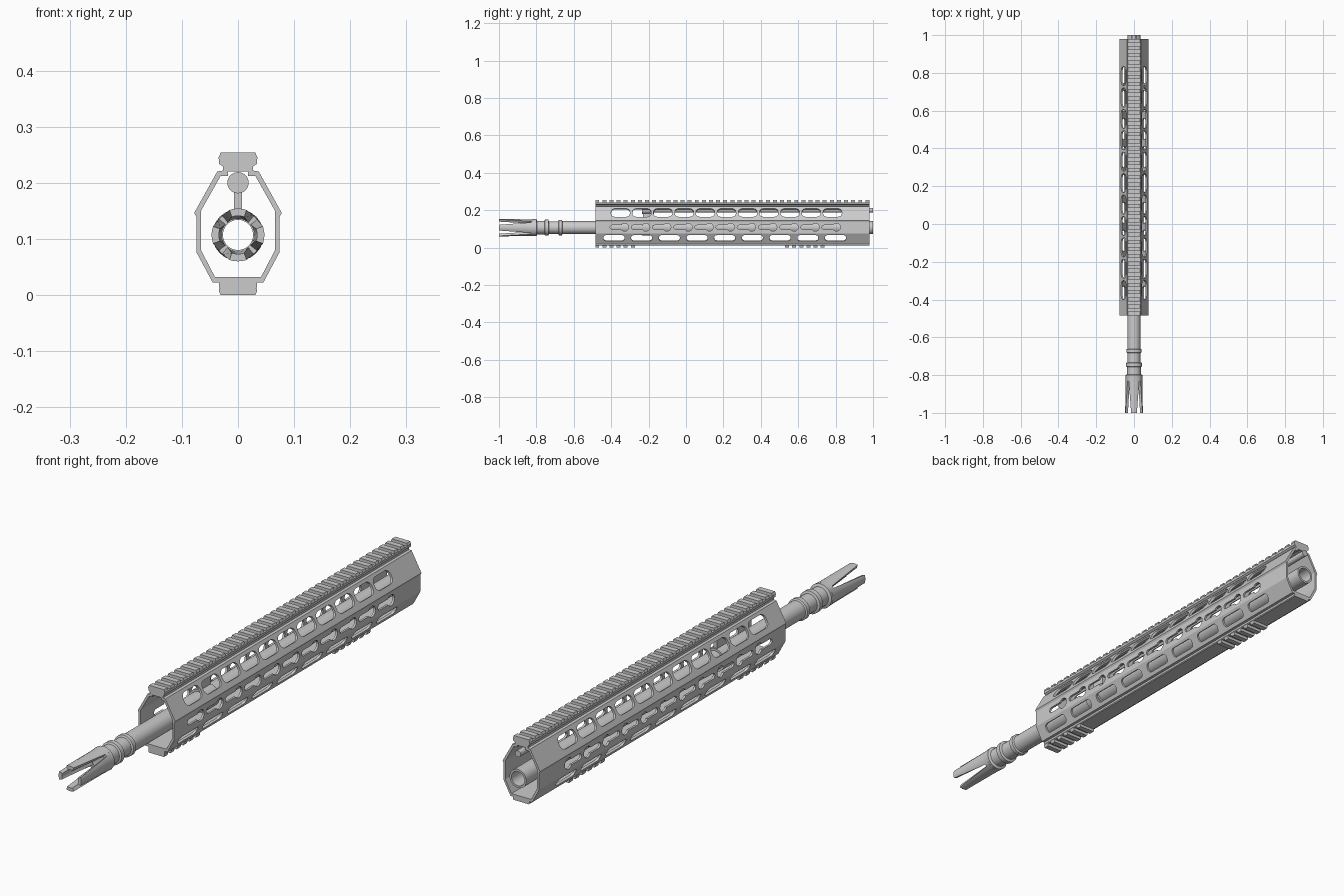
import bpy, bmesh, math
from mathutils import Vector

if "Cube" in bpy.data.objects:
    bpy.data.objects.remove(bpy.data.objects["Cube"])

AXIS_Z = 0.107
Y0, Y1 = -0.485, 0.98


def finish(bm, name, smooth=False):
    bmesh.ops.recalc_face_normals(bm, faces=bm.faces)
    me = bpy.data.meshes.new(name)
    bm.to_mesh(me)
    bm.free()
    ob = bpy.data.objects.new(name, me)
    bpy.context.collection.objects.link(ob)
    if smooth:
        bpy.ops.object.select_all(action='DESELECT')
        ob.select_set(True)
        bpy.context.view_layer.objects.active = ob
        bpy.ops.object.shade_smooth_by_angle(angle=math.radians(35))
    return ob


def prism(bm, bottom, top):
    """Closed solid between two matching point loops."""
    a = [bm.verts.new(p) for p in bottom]
    b = [bm.verts.new(p) for p in top]
    n = len(a)
    bm.faces.new(a)
    bm.faces.new(b[::-1])
    for i in range(n):
        bm.faces.new((a[i], a[(i + 1) % n], b[(i + 1) % n], b[i]))


def bar(bm, half, y0, y1):
    """Mirror a half profile in x and run it along y."""
    pts = half + [(-x, z) for x, z in reversed(half)]
    prism(bm, [(x, y0, z) for x, z in pts], [(x, y1, z) for x, z in pts])


def lathe(name, profile, z, seg=24):
    """Spin a closed (y, r) profile round a y-parallel axis."""
    bm = bmesh.new()
    rings = []
    for i in range(seg):
        t = 2 * math.pi * i / seg
        rings.append([bm.verts.new((r * math.sin(t), y, z + r * math.cos(t))) for y, r in profile])
    n = len(profile)
    for i in range(seg):
        a, b = rings[i], rings[(i + 1) % seg]
        for j in range(n):
            k = (j + 1) % n
            bm.faces.new((a[j], a[k], b[k], b[j]))
    return finish(bm, name, True)


def rounded(length, width, r, n=4):
    pts = []
    for q, (sx, sy) in enumerate([(1, 1), (-1, 1), (-1, -1), (1, -1)]):
        for i in range(n + 1):
            t = math.pi / 2 * (q + i / n)
            pts.append((sx * (length / 2 - r) + r * math.cos(t),
                        sy * (width / 2 - r) + r * math.sin(t)))
    return pts


def keyhole(r=0.021, w=0.011, tail=0.056):
    a0 = math.asin(w / r)
    pts = []
    for i in range(13):
        t = -(math.pi - a0) + 2 * (math.pi - a0) * i / 12
        pts.append((0.022 + r * math.cos(t), r * math.sin(t)))
    for i in range(7):
        t = math.pi / 2 + math.pi * i / 6
        pts.append((-tail + w + w * math.cos(t), w * math.sin(t)))
    return pts


# handguard shell: faceted tube
outer = [(0, .223), (.018, .223), (.037, .22), (.074, .1535), (.078, .146),
         (.074, .139), (.074, .076), (.045, .022), (0, .022)]
inner = [(0, .2205), (.018, .2205), (.018, .212), (.031, .212), (.066, .15),
         (.066, .145), (.066, .08), (.041, .032), (0, .032)]
bm = bmesh.new()
loops = []
for half in (outer, inner):
    full = half + [(-x, z) for x, z in half[-2:0:-1]]
    for y in (Y0, Y1):
        loops.append([bm.verts.new((x, y, z)) for x, z in full])
of, ob_, inf, inb = loops
n = len(of)
for i in range(n):
    j = (i + 1) % n
    for a, b in ((of, ob_), (inf, inb), (of, inf), (ob_, inb)):
        bm.faces.new((a[i], a[j], b[j], b[i]))
shell = finish(bm, "handguard_shell")

# slots cut through the shell faces, both sides
rows = [((.0555, .187), (.875, .484), rounded(.1, .05, .02), -.35, .1133, 11),
        ((.074, .109), (1, 0), keyhole(), -.35, .1133, 11),
        ((.0605, .051), (.881, -.473), rounded(.112, .036, .014), -.385, .148, 9)]
bm = bmesh.new()
for (cx, cz), (nx, nz), shape, start, pitch, count in rows:
    for side in (1, -1):
        for k in range(count):
            ends = []
            for d in (-.018, .014):
                ends.append([Vector((side * (cx + nx * d - nz * s), start + k * pitch + y,
                                     cz + nz * d + nx * s)) for y, s in shape])
            prism(bm, *ends)
cutter = finish(bm, "slot_cutter")
cutter.hide_render = True
mod = shell.modifiers.new("slots", 'BOOLEAN')
mod.operation = 'DIFFERENCE'
mod.solver = 'EXACT'
mod.object = cutter
bpy.context.view_layer.objects.active = shell
bpy.ops.object.modifier_apply(modifier=mod.name)
bpy.data.objects.remove(cutter, do_unlink=True)

# top rail: base strip and cross teeth
bm = bmesh.new()
bar(bm, [(.027, .2215), (.027, .229), (.034, .234), (.034, .2425)], Y0, Y1)
tooth, count = .021, 39
for i in range(count):
    y = Y0 + i * (Y1 - Y0 - tooth) / (count - 1)
    bar(bm, [(.034, .242), (.035, .244), (.031, .2535)], y, y + tooth)
finish(bm, "top_rail")

# bottom strip with two short toothed sections
bm = bmesh.new()
bar(bm, [(.034, .023), (.034, .014), (.031, .011)], Y0, Y1)
for start in (Y0, .53):
    for i in range(6):
        y = start + i * .038
        bar(bm, [(.034, .0115), (.034, .007), (.031, 0)], y, y + tooth)
finish(bm, "bottom_rail")

# barrel with collars and open bore
bore = .027
lathe("barrel", [(-.83, bore), (-.83, .044), (-.80, .046), (-.796, .036), (-.757, .036),
                 (-.754, .043), (-.736, .043), (-.733, .034), (-.683, .034), (-.68, .041),
                 (-.664, .041), (-.661, .035), (1, .035), (1, bore)], AXIS_Z)

# muzzle prongs: four tapering curved fingers
bm = bmesh.new()
stations = [(-.81, 42, .029, .0455), (-.84, 38, .029, .044), (-1, 19, .034, .047)]
N = 6
for p in range(4):
    rings = []
    for y, half, ri, ro in stations:
        ring = []
        for r, order in ((ro, range(N + 1)), (ri, range(N, -1, -1))):
            for i in order:
                t = math.radians(90 * p - half + 2 * half * i / N)
                ring.append(bm.verts.new((r * math.sin(t), y, AXIS_Z + r * math.cos(t))))
        rings.append(ring)
    m = len(rings[0])
    for a, b in zip(rings, rings[1:]):
        for i in range(m):
            bm.faces.new((a[i], a[(i + 1) % m], b[(i + 1) % m], b[i]))
    for ring in (rings[0], rings[-1]):
        for i in range(N):
            bm.faces.new((ring[i], ring[i + 1], ring[m - 2 - i], ring[m - 1 - i]))
finish(bm, "muzzle_prongs", True)

# gas block: clamp ring, stem and head, then the tube running back
lathe("gas_block_ring", [(-.235, .033), (-.235, .043), (-.17, .043), (-.17, .033)], AXIS_Z)
bm = bmesh.new()
bar(bm, [(.007, .142), (.007, .19)], -.23, -.175)
finish(bm, "gas_block_stem")
for name, y0, y1, r in (("gas_block_head", -.235, -.17, .019), ("gas_tube", -.172, 1.0, .012)):
    bm = bmesh.new()
    ring = [(r * math.cos(math.pi * i / 10), .2 + r * math.sin(math.pi * i / 10)) for i in range(20)]
    prism(bm, [(x, y0, z) for x, z in ring], [(x, y1, z) for x, z in ring])
    finish(bm, name, True)
